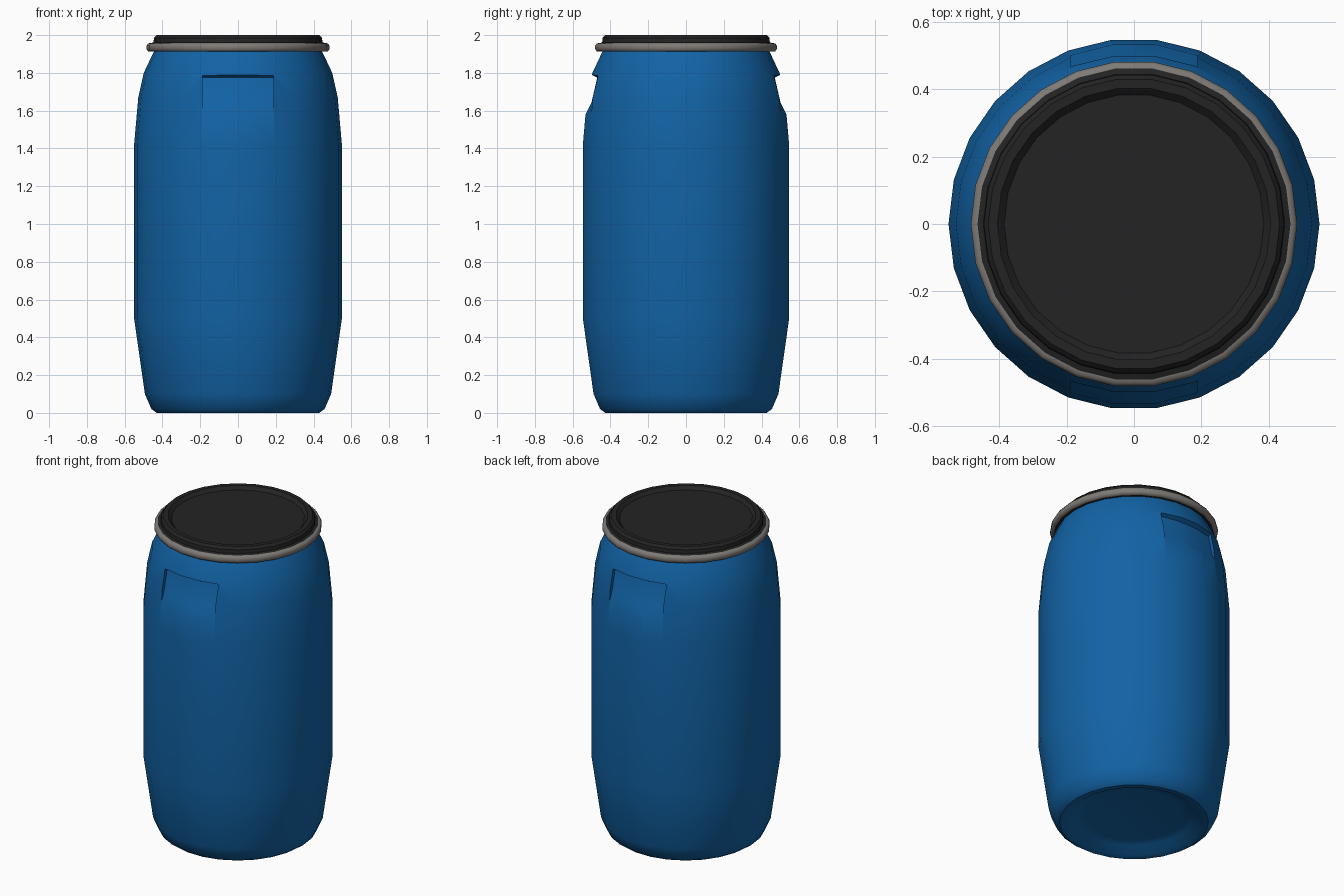
import bpy, bmesh, math

if "Cube" in bpy.data.objects:
    bpy.data.objects.remove(bpy.data.objects["Cube"])

SIDES = 26


def material(name, color):
    m = bpy.data.materials.new(name)
    m.diffuse_color = (*color, 1)
    m.use_nodes = True
    m.node_tree.nodes["Principled BSDF"].inputs["Base Color"].default_value = m.diffuse_color
    return m


blue = material("blue plastic", (0.006, 0.125, 0.38))
black = material("black plastic", (0.017, 0.017, 0.017))
grey = material("grey metal", (0.21, 0.195, 0.18))


def make_object(name, bm, mat):
    bmesh.ops.recalc_face_normals(bm, faces=bm.faces)
    me = bpy.data.meshes.new(name)
    bm.to_mesh(me)
    bm.free()
    me.materials.append(mat)
    ob = bpy.data.objects.new(name, me)
    bpy.context.collection.objects.link(ob)
    return ob


def lathe(name, profile, mat, closed=False):
    """Spin (radius, z) points round z; open profiles get flat end caps."""
    bm = bmesh.new()
    rings = []
    for r, z in profile:
        rings.append([bm.verts.new((r * math.cos(a), r * math.sin(a), z))
                      for a in (2 * math.pi * i / SIDES for i in range(SIDES))])
    pairs = list(zip(rings, rings[1:]))
    if closed:
        pairs.append((rings[-1], rings[0]))
    else:
        bm.faces.new(rings[0])
        bm.faces.new(rings[-1])
    for a, b in pairs:
        for i in range(SIDES):
            j = (i + 1) % SIDES
            bm.faces.new((a[i], a[j], b[j], b[i]))
    return make_object(name, bm, mat)


def smooth(ob, degrees):
    bpy.ops.object.select_all(action='DESELECT')
    ob.select_set(True)
    bpy.context.view_layer.objects.active = ob
    bpy.ops.object.shade_smooth_by_angle(angle=math.radians(degrees))


def grip_cutter(side):
    """Wedge with a gently bowed floor that carves one hand grip."""
    section = [(0.552, 1.54), (0.50, 1.645), (0.47, 1.775), (0.50, 1.79),
               (0.70, 1.88), (0.70, 1.54)]
    columns = [(-0.188, -0.025), (-0.065, 0), (0.065, 0), (0.188, -0.025)]
    bm = bmesh.new()
    cols = [[bm.verts.new((x, side * (y + dy), z)) for y, z in section]
            for x, dy in columns]
    for a, b in zip(cols, cols[1:]):
        for k in range(len(section)):
            n = (k + 1) % len(section)
            bm.faces.new((a[k], a[n], b[n], b[k]))
    bm.faces.new(cols[0])
    bm.faces.new(cols[-1])
    ob = make_object("grip_cutter", bm, blue)
    ob.hide_render = True
    return ob


# Barrel body with recessed base
body = lathe("barrel_body", [
    (0.28, 0.05), (0.34, 0.04), (0.39, 0.005), (0.43, 0.0), (0.458, 0.02),
    (0.493, 0.1), (0.55, 0.5), (0.55, 1.42), (0.528, 1.67),
    (0.499, 1.80), (0.447, 1.91), (0.43, 1.94)], blue)

# Hand grips, front and back
for side in (-1, 1):
    cutter = grip_cutter(side)
    mod = body.modifiers.new("grip", 'BOOLEAN')
    mod.operation = 'DIFFERENCE'
    mod.solver = 'EXACT'
    mod.object = cutter
    bpy.ops.object.select_all(action='DESELECT')
    body.select_set(True)
    bpy.context.view_layer.objects.active = body
    bpy.ops.object.modifier_apply(modifier=mod.name)
    bpy.data.objects.remove(cutter)
smooth(body, 38)

# Lid with raised rim and sunken centre
lid = lathe("lid", [
    (0.435, 1.915), (0.468, 1.915), (0.468, 1.955), (0.447, 1.962),
    (0.445, 1.985), (0.432, 2.0), (0.405, 2.0), (0.385, 1.98)], black)
smooth(lid, 30)

# Rounded metal clamp ring
ring = lathe("clamp_ring", [
    (0.464, 1.912), (0.476, 1.914), (0.484, 1.926), (0.484, 1.944),
    (0.476, 1.956), (0.464, 1.958)], grey, closed=True)
smooth(ring, 60)
